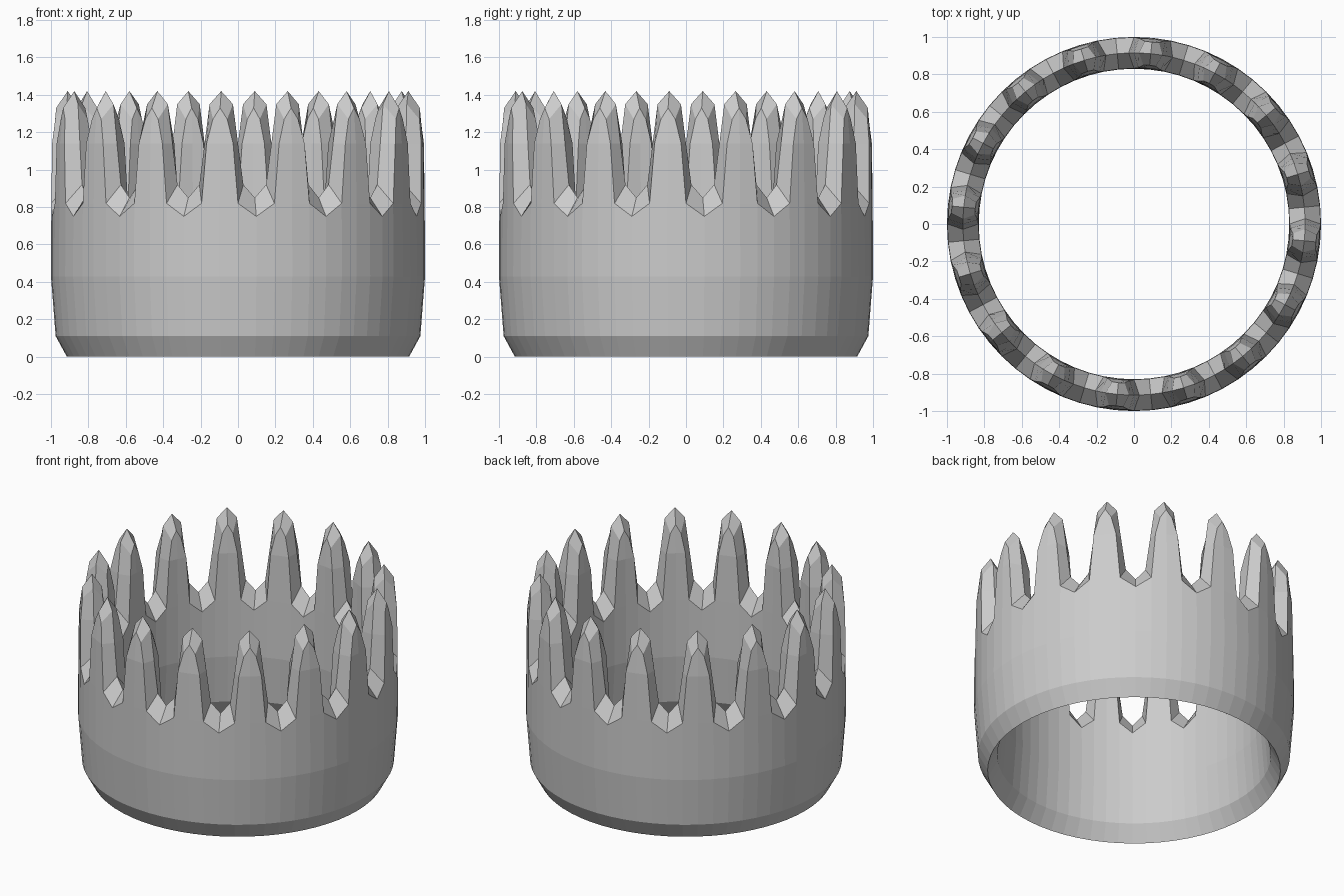
import bpy
import bmesh
from math import radians, cos, sin

old = bpy.data.objects.get("Cube")
if old:
    bpy.data.objects.remove(old, do_unlink=True)

TEETH = 16
STEP = 360 / (TEETH * 4)      # four wall columns per tooth
MID = 0.915                   # radius of the sharp centre ridge

grey = bpy.data.materials.new("plain grey")
grey.use_nodes = True
colour = (0.6, 0.6, 0.6, 1)
grey.diffuse_color = colour
grey.node_tree.nodes["Principled BSDF"].inputs["Base Color"].default_value = colour

# Half a tooth, from notch centre (column 0) to tooth centre (column 2):
# name: (column, half thickness, height)
points = {
    # notch and tooth edge on the wall surface
    "notch": (0, 0.083, 0.75), "corner": (1, 0.083, 0.82),
    "root": (2, 0.083, 0.82), "side": (1.27, 0.079, 1.14),
    "face": (2, 0.079, 1.14), "shoulder": (1.6, 0.064, 1.27),
    "peak": (2, 0.062, 1.33),
    # the centre ridge running along notch and tooth
    "ridge_notch": (0, 0, 0.85), "ridge_corner": (0.68, 0, 0.92),
    "ridge_side": (1.0, 0, 1.14), "ridge_shoulder": (1.3, 0, 1.35),
    "ridge_tip": (2, 0, 1.42),
}
# wall rows below the notches
rows = [(0, 0), (0.06, 0.11), (0.085, 0.43)]
for r, (half, z) in enumerate(rows):
    for c in range(3):
        points[f"row{r}_{c}"] = (c, half, z)

faces = [
    "corner root face side", "side face peak shoulder",
    "notch corner ridge_corner ridge_notch",
    "corner side ridge_side ridge_corner",
    "side shoulder ridge_shoulder ridge_side",
    "shoulder peak ridge_tip ridge_shoulder",
    "row2_0 row2_1 corner notch", "row2_1 row2_2 root corner",
]
for r in range(2):
    for c in range(2):
        faces.append(f"row{r}_{c} row{r}_{c+1} row{r+1}_{c+1} row{r+1}_{c}")

# Repeat outside and inside, mirrored within each tooth, around the ring
bm = bmesh.new()
for tooth in range(TEETH):
    for mirror in (False, True):
        for side in (1, -1):
            verts = {}
            for name, (col, half, z) in points.items():
                c = 4 - col if mirror else col
                a = radians(-90 + STEP * (1 + 4 * tooth + c))
                rad = MID + side * half
                verts[name] = bm.verts.new((rad * cos(a), rad * sin(a), z))
            for f in faces:
                loop = [verts[n] for n in f.split()]
                if mirror != (side < 0):
                    loop.reverse()
                bm.faces.new(loop)
bmesh.ops.remove_doubles(bm, verts=bm.verts[:], dist=0.0005)
bmesh.ops.recalc_face_normals(bm, faces=bm.faces[:])

mesh = bpy.data.meshes.new("toothed_ring")
bm.to_mesh(mesh)
bm.free()
mesh.materials.append(grey)
ring = bpy.data.objects.new("toothed_ring", mesh)
bpy.context.collection.objects.link(ring)
